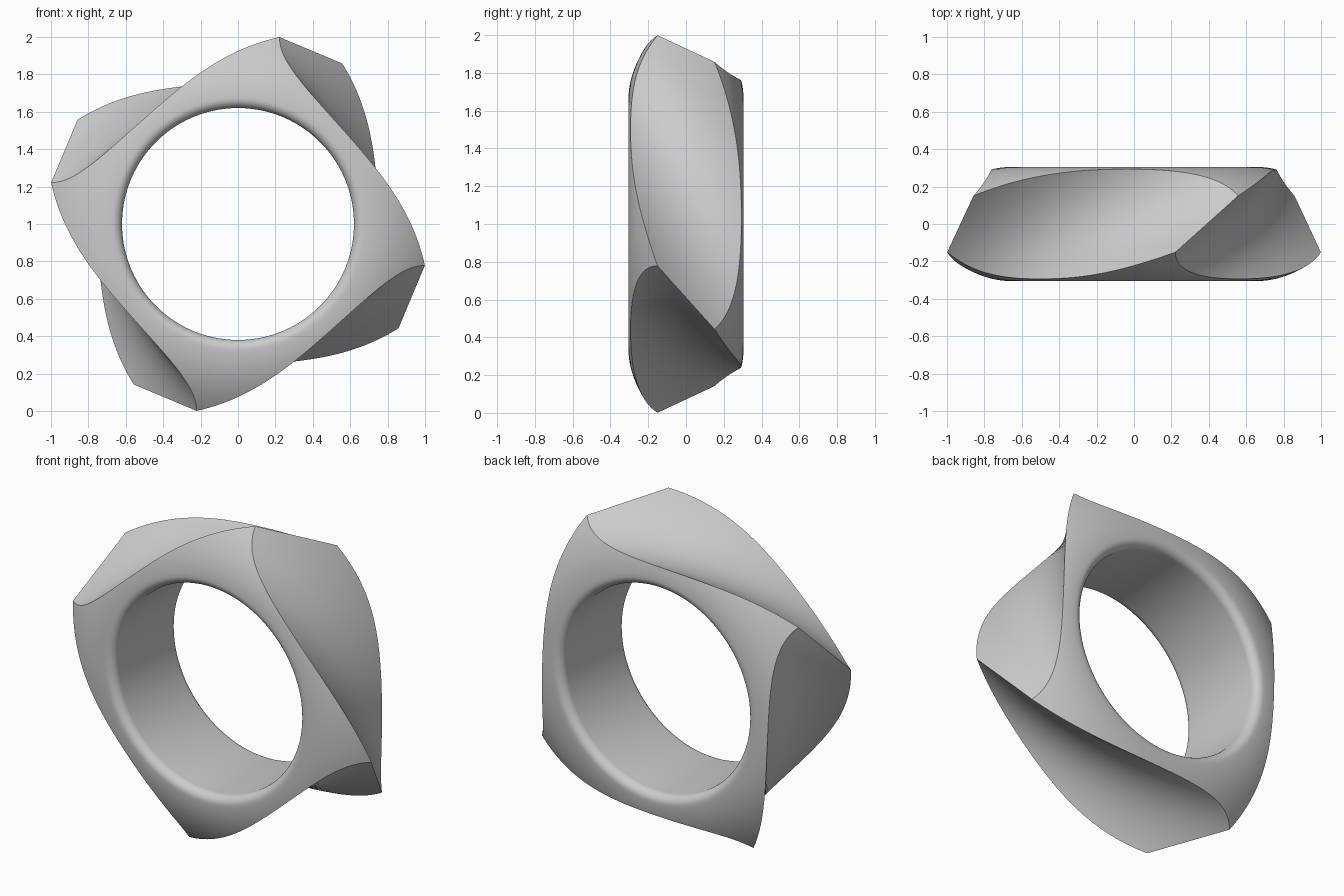
import bpy, bmesh, math
from mathutils import Vector

if "Cube" in bpy.data.objects:
    bpy.data.objects.remove(bpy.data.objects["Cube"])

CZ = 1.0          # height of the ring axis
SEG = 192         # steps around the ring


def make_object(name, bm):
    bmesh.ops.recalc_face_normals(bm, faces=bm.faces)
    mesh = bpy.data.meshes.new(name)
    bm.to_mesh(mesh)
    bm.free()
    obj = bpy.data.objects.new(name, mesh)
    bpy.context.collection.objects.link(obj)
    return obj


def loft(bm, loops, close):
    """Bridge successive closed loops of points; close joins last to first."""
    rings = [[bm.verts.new(p) for p in loop] for loop in loops]
    pairs = list(zip(rings, rings[1:])) + ([(rings[-1], rings[0])] if close else [])
    for a, b in pairs:
        n = len(a)
        for i in range(n):
            j = (i + 1) % n
            bm.faces.new((a[i], a[j], b[j], b[i]))
    return rings


# Ring body: rounded bore lip, domed sides, revolved about the y axis
half = []
for i in range(9):
    a = math.pi / 2 * i / 8
    half.append((0.67 - 0.05 * math.cos(a), 0.255 + 0.05 * math.sin(a)))
for i in range(1, 25):
    d = 0.41 * i / 24
    half.append((0.67 + d, 0.305 - 0.037 * d - 1.132 * d * d))
profile = half + [(r, -y) for r, y in reversed(half)]
bm = bmesh.new()
loft(bm, [[(r * math.cos(2 * math.pi * i / SEG), y, CZ + r * math.sin(2 * math.pi * i / SEG))
           for i in range(SEG)] for r, y in profile], True)
ring = make_object("twisted_square_ring", bm)

# Twisted square prism with straight slanted corner edges
MID_R, SLANT, ANGLE = 1.007, 1.207, math.radians(67.25)
STEPS, SIDE = 32, 40


def square(y):
    corners = []
    for k in range(4):
        a = ANGLE + k * math.pi / 2
        corners.append(Vector((MID_R * math.cos(a) + SLANT * y * math.sin(a), y,
                               CZ + MID_R * math.sin(a) - SLANT * y * math.cos(a))))
    return [corners[k].lerp(corners[(k + 1) % 4], i / SIDE)
            for k in range(4) for i in range(SIDE)]


bm = bmesh.new()
rings = loft(bm, [square(-0.36 + 0.72 * i / STEPS) for i in range(STEPS + 1)], False)
bm.faces.new(rings[0])
bm.faces.new(rings[-1])
prism = make_object("twist_cutter", bm)
prism.hide_render = True

# Keep only the part of the ring inside the twisted prism
mod = ring.modifiers.new("twist_cut", 'BOOLEAN')
mod.operation = 'INTERSECT'
mod.solver = 'EXACT'
mod.object = prism
bpy.context.view_layer.objects.active = ring
ring.select_set(True)
bpy.ops.object.modifier_apply(modifier=mod.name)
bpy.data.objects.remove(prism)
bpy.ops.object.shade_smooth_by_angle(angle=math.radians(20))
